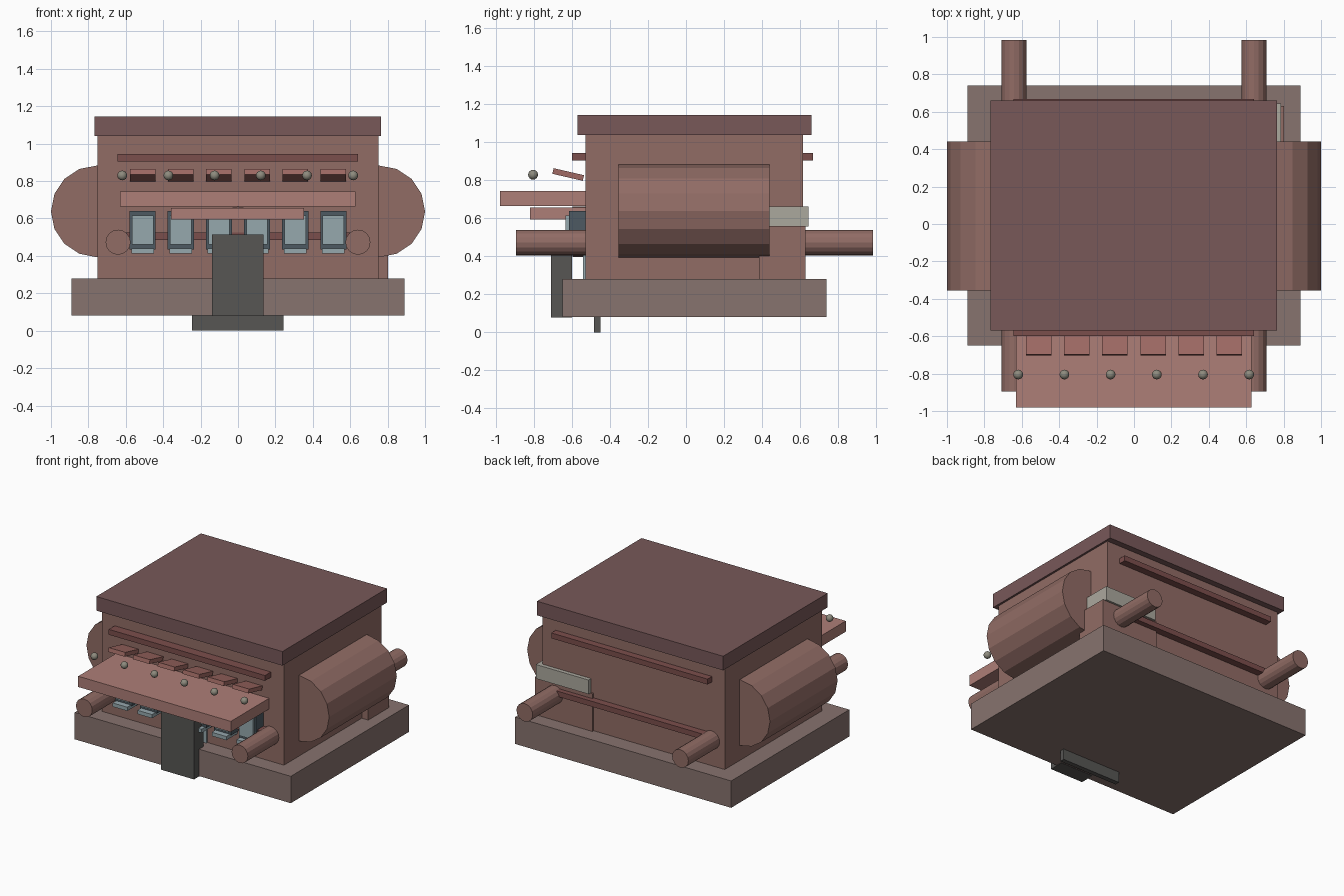
import bpy, math
from mathutils import Matrix

if "Cube" in bpy.data.objects:
    bpy.data.objects.remove(bpy.data.objects["Cube"])


def material(name, hexcode):
    rgb = [int(hexcode[i:i + 2], 16) / 255 for i in (0, 2, 4)]
    lin = [c / 12.92 if c < 0.04045 else ((c + 0.055) / 1.055) ** 2.4 for c in rgb]
    m = bpy.data.materials.new(name)
    m.diffuse_color = (*lin, 1)
    m.use_nodes = True
    m.node_tree.nodes["Principled BSDF"].inputs["Base Color"].default_value = m.diffuse_color
    return m


BODY = material("body_brown", "916c65")
LID = material("lid_brown", "785859")
BASE = material("base_brown", "87736e")
SHELF = material("shelf_pink", "ae7e77")
RAIL = material("rail_red", "7b4e4c")
KEY = material("key_red", "a06a64")
DARK = material("dark_grey", "575654")
SLATE = material("slate", "4d5a62")
GLASS = material("pale_blue", "96a8ae")
KNOB = material("knob_grey", "8e8b7e")
PLATE = material("plate_grey", "aba89e")


def finish(name, mat):
    o = bpy.context.object
    o.name = name
    o.data.materials.append(mat)
    return o


def box(name, x, y, z, mat, tilt=0):
    """Box from (min, max) ranges, optionally tilted about x."""
    c = [(a + b) / 2 for a, b in (x, y, z)]
    bpy.ops.mesh.primitive_cube_add(size=1, location=c, rotation=(tilt, 0, 0))
    o = finish(name, mat)
    o.data.transform(Matrix.Diagonal((x[1] - x[0], y[1] - y[0], z[1] - z[0], 1)))
    return o


def rod(name, x, z, r, y, mat, sides=16):
    """Cylinder along y."""
    bpy.ops.mesh.primitive_cylinder_add(
        vertices=sides, radius=r, depth=y[1] - y[0],
        location=(x, (y[0] + y[1]) / 2, z), rotation=(math.pi / 2, 0, 0))
    return finish(name, mat)


# main housing
box("base", (-0.89, 0.89), (-0.65, 0.74), (0.08, 0.28), BASE)
box("body", (-0.75, 0.75), (-0.53, 0.615), (0.28, 1.04), BODY)
box("lid", (-0.768, 0.765), (-0.57, 0.66), (1.04, 1.145), LID)

# side drums and through pipes
for side, s in (("left", -1), ("right", 1)):
    rod(f"{side}_drum", s * 0.755, 0.638, 0.245, (-0.355, 0.44), BODY)
    rod(f"{side}_pipe", s * 0.641, 0.473, 0.067, (-0.895, 0.983), BODY)

# rails on the front and back
for level, z in (("upper", 0.925), ("lower", 0.505)):
    box(f"{level}_front_rail", (-0.645, 0.642), (-0.6, -0.52), (z - 0.02, z + 0.02), RAIL)
    box(f"{level}_back_rail", (-0.645, 0.642), (0.6, 0.668), (z - 0.02, z + 0.02), RAIL)

# front shelves
box("front_shelf", (-0.63, 0.627), (-0.98, -0.52), (0.665, 0.745), SHELF)
box("lower_shelf", (-0.358, 0.353), (-0.82, -0.52), (0.595, 0.657), SHELF)

# six bays: tilted key, knob, window with sill
for i in range(6):
    x = -0.51 + 0.204 * i
    box(f"key_{i + 1}", (x - 0.068, x + 0.068), (-0.702, -0.538), (0.816, 0.846), KEY,
        tilt=math.radians(-13))
    bpy.ops.mesh.primitive_uv_sphere_add(
        segments=16, ring_count=8, radius=0.026, location=(-0.619 + 0.247 * i, -0.805, 0.83))
    finish(f"knob_{i + 1}", KNOB)
    bpy.ops.object.shade_smooth_by_angle()
    box(f"window_frame_{i + 1}", (x - 0.07, x + 0.07), (-0.617, -0.52), (0.435, 0.64), SLATE)
    box(f"window_{i + 1}", (x - 0.057, x + 0.057), (-0.633, -0.6), (0.46, 0.615), GLASS)
    box(f"window_sill_{i + 1}", (x - 0.06, x + 0.06), (-0.66, -0.52), (0.412, 0.44), GLASS)

# centre disc, panel, post and foot
rod("centre_disc", 0, 0.53, 0.133, (-0.597, -0.52), BODY)
box("centre_panel", (-0.12, 0.12), (-0.542, -0.52), (0.28, 0.45), GLASS)
box("front_post", (-0.138, 0.135), (-0.71, -0.6), (0.078, 0.515), DARK)
box("foot_plate", (-0.245, 0.242), (-0.485, -0.45), (0, 0.1), DARK)

# corner box with plate at the back right
box("corner_box", (0.33, 0.803), (0.385, 0.63), (0.28, 0.56), BODY)
box("corner_plate", (0.35, 0.785), (0.4, 0.645), (0.558, 0.663), PLATE)
